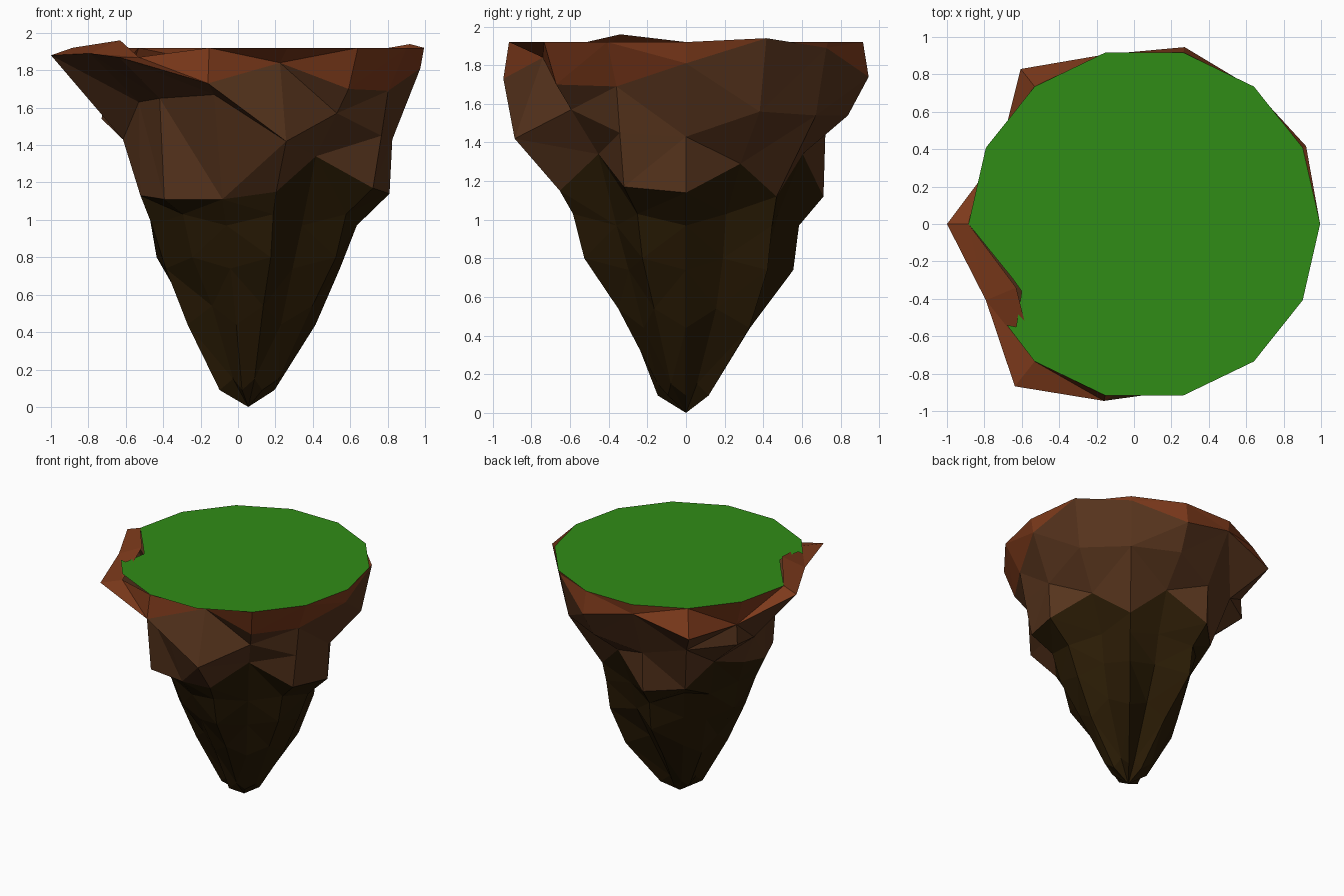
import bpy
import bmesh
import math
from mathutils import Vector

SIDES = 14
CENTRE_X = 0.055
TOP_Z = 1.92
TOP_RADIUS = 0.94

if "Cube" in bpy.data.objects:
    bpy.data.objects.remove(bpy.data.objects["Cube"], do_unlink=True)


def make_material(name, colour):
    material = bpy.data.materials.new(name)
    material.use_nodes = True
    rgba = (*colour, 1.0)
    material.diffuse_color = rgba
    material.node_tree.nodes["Principled BSDF"].inputs["Base Color"].default_value = rgba
    return material


def make_object(name, bm, materials):
    mesh = bpy.data.meshes.new(name)
    bm.to_mesh(mesh)
    bm.free()
    for material in materials:
        mesh.materials.append(material)
    obj = bpy.data.objects.new(name, mesh)
    bpy.context.collection.objects.link(obj)


def polar(step, radius, z):
    angle = math.tau * step / SIDES
    return Vector((CENTRE_X + radius * math.cos(angle), radius * math.sin(angle), z))


def ragged_ring(radii, heights):
    return [polar(step, r, z) for step, (r, z) in enumerate(zip(radii, heights))]


def root_ring(z, wobble, radii):
    """Ring of the root whose corners step up and down in turn."""
    return [polar(step, r, z + (wobble if step % 2 else -wobble))
            for step, r in enumerate(radii)]


grass = make_material("grass green", (0.03, 0.262, 0.008))
red_soil = make_material("red brown soil", (0.205, 0.042, 0.011))
brown_earth = make_material("brown earth", (0.094, 0.034, 0.012))
dark_rock = make_material("dark rock", (0.023, 0.011, 0.0015))

# Rim of the island, with one raised shard beside the notch
rim = [polar(step, TOP_RADIUS, TOP_Z) for step in range(SIDES)]
grass_edge = [p.copy() for p in rim]
rim[8] = Vector((-0.63, -0.34, 1.96))
rim[9].z = 1.87

# Flared lip, shoulder and ragged lower edge of the earth
lip = ragged_ring(
    (0.92, 0.96, 0.93, 0.97, 0.93, 1.06, 0.86, 1.055, 0.94, 1.11, 0.97, 0.76, 0.86, 0.83),
    (1.81, 1.94, 1.89, 1.74, 1.84, 1.72, 1.7, 1.88, 1.89, 1.87, 1.73, 1.84, 1.7, 1.69))
shoulder = ragged_ring(
    (0.77, 0.88, 0.86, 0.86, 0.74, 0.77, 0.87, 0.67, 0.65, 0.76, 0.82, 0.91, 0.76, 0.79),
    (1.43, 1.56, 1.54, 1.54, 1.44, 1.5, 1.54, 1.43, 1.63, 1.65, 1.67, 1.42, 1.57, 1.45))
earth_edge = ragged_ring(
    (0.755, 0.65, 0.6, 0.62, 0.73, 0.62, 0.52, 0.58, 0.64, 0.72, 0.62, 0.67, 0.58, 0.74),
    (1.14, 1.29, 1.12, 1.34, 1.12, 1.11, 1.26, 1.2, 1.13, 1.11, 1.11, 1.15, 1.34, 1.17))

# Tapering root with deep grooves between its ridges, listed from top to bottom
rings = [
    rim, lip, shoulder, earth_edge,
    root_ring(1.0, 0.03, (.58, .48, .57, .49, .6, .51, .46, .53, .57, .56, .52, .6, .46, .58)),
    root_ring(0.77, 0.03, (.49, .44, .54, .43, .57, .45, .4, .49, .49, .48, .43, .54, .38, .52)),
    root_ring(0.49, 0.05, (.36, .36, .42, .3, .34, .38, .33, .34, .36, .31, .29, .36, .28, .38)),
    root_ring(0.12, 0.03, (.14, .13, .15, .1, .12, .17, .14, .14, .17, .13, .15, .15, .12, .18)),
]

# Rock body: faceted bands coloured by level, folded along the shorter
# diagonal except at a few long creases
long_creases = {(0, 6), (1, 9), (1, 10)}
bm = bmesh.new()
loops = [[bm.verts.new(p) for p in ring] for ring in rings]
for band, (upper, lower) in enumerate(zip(loops, loops[1:])):
    for i in range(SIDES):
        j = (i + 1) % SIDES
        a, b, c, d = upper[i], upper[j], lower[j], lower[i]
        shorter = (a.co - c.co).length < (b.co - d.co).length
        if shorter != ((band, i) in long_creases):
            triangles = ((a, b, c), (a, c, d))
        else:
            triangles = ((a, b, d), (b, c, d))
        for triangle in triangles:
            face = bm.faces.new(triangle)
            face.material_index = 0 if band == 0 else 1 if band < 3 else 2
tip = bm.verts.new((CENTRE_X, 0, 0))
for i in range(SIDES):
    face = bm.faces.new((loops[-1][i], loops[-1][(i + 1) % SIDES], tip))
    face.material_index = 2
bmesh.ops.recalc_face_normals(bm, faces=bm.faces)
make_object("island_rock", bm, (red_soil, brown_earth, dark_rock))

# Grass sheet with a small bite out of one side
grass_edge[8:9] = [Vector((x, y, TOP_Z)) for x, y in
                   ((-0.65, -0.29), (-0.6, -0.36), (-0.63, -0.55), (-0.68, -0.54))]
bm = bmesh.new()
bm.faces.new([bm.verts.new(p) for p in grass_edge])
make_object("grass_top", bm, (grass,))
